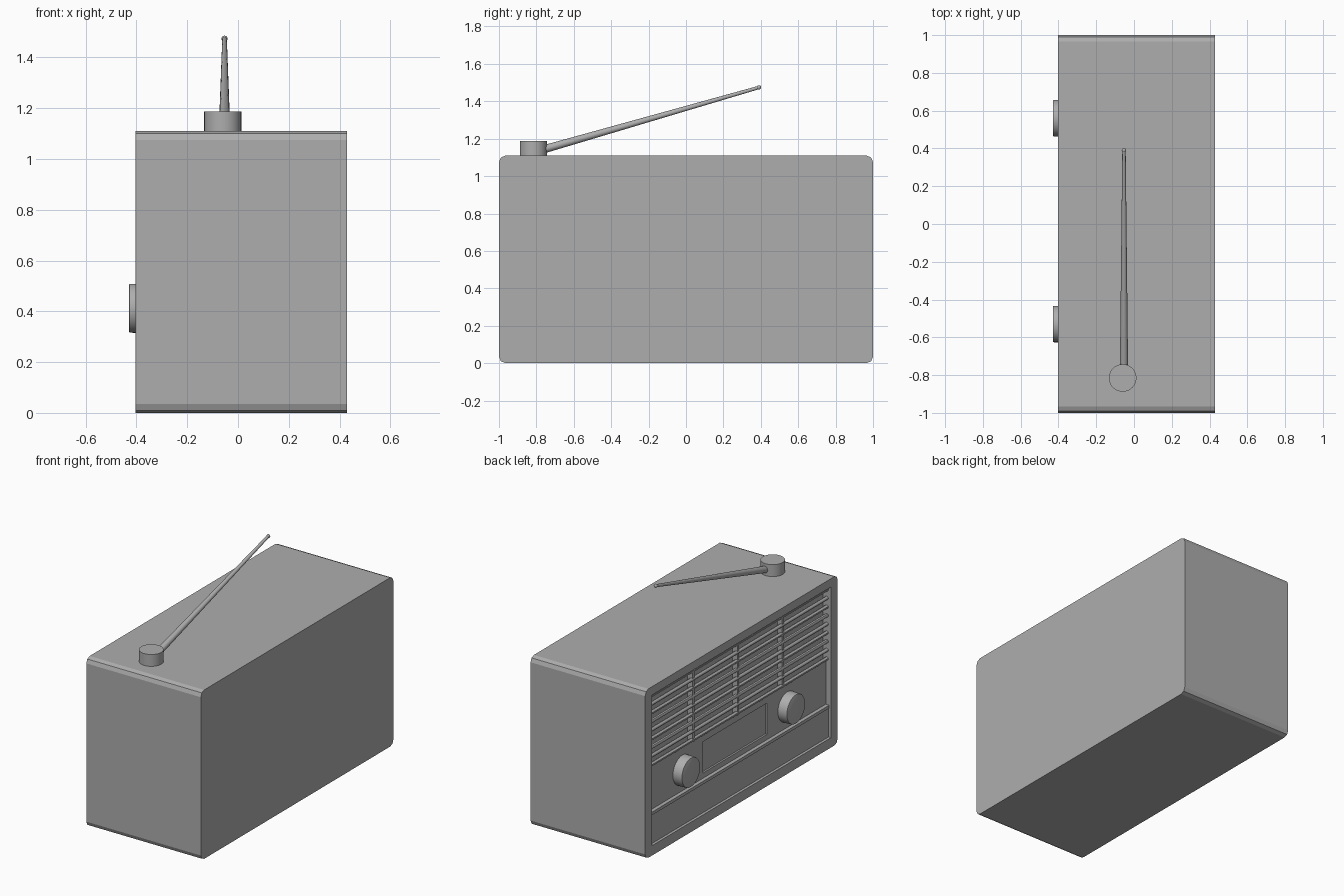
import bpy, bmesh
from math import pi
from mathutils import Vector

old = bpy.data.objects.get("Cube")
if old:
    bpy.data.objects.remove(old)

GREY = (0.42, 0.42, 0.42, 1)
grey = bpy.data.materials.new("plain_grey")
grey.use_nodes = True
grey.diffuse_color = GREY
grey.node_tree.nodes["Principled BSDF"].inputs["Base Color"].default_value = GREY


def finish(name, bm, smooth=False):
    mesh = bpy.data.meshes.new(name)
    bmesh.ops.recalc_face_normals(bm, faces=bm.faces)
    bm.to_mesh(mesh)
    bm.free()
    mesh.materials.append(grey)
    obj = bpy.data.objects.new(name, mesh)
    bpy.context.collection.objects.link(obj)
    if smooth:
        bpy.ops.object.select_all(action='DESELECT')
        obj.select_set(True)
        bpy.context.view_layer.objects.active = obj
        bpy.ops.object.shade_smooth_by_angle(angle=pi / 5)
    return obj


def box_mesh(low, high):
    bm = bmesh.new()
    bmesh.ops.create_cube(bm, size=1)
    low, high = Vector(low), Vector(high)
    for v in bm.verts:
        v.co = (low + high) / 2 + v.co * (high - low)
    return bm


def box(name, low, high):
    return finish(name, box_mesh(low, high))


def rod(name, start, end, r1, r2, sides=24, rim=0):
    """Tapered cylinder between two points, with an optional bevel on its far rim."""
    start, end = Vector(start), Vector(end)
    axis = end - start
    bm = bmesh.new()
    bmesh.ops.create_cone(bm, cap_ends=True, segments=sides, radius1=r1,
                          radius2=r2, depth=axis.length)
    if rim:
        edges = [e for e in bm.edges if all(v.co.z > 0 for v in e.verts)]
        bmesh.ops.bevel(bm, geom=edges, offset=rim, segments=2, affect='EDGES', profile=0.5)
    turn = axis.to_track_quat('Z', 'Y')
    for v in bm.verts:
        v.co = turn @ v.co + (start + end) / 2
    return finish(name, bm, True)


FACE, BACK = -0.403, -0.345        # rim of the cabinet and floor of its recess
HALF, LOW, HIGH = 0.93, 0.065, 1.055   # recess opening
TOP = 1.11

# Cabinet: recessed dial side, rounded long corners
bm = box_mesh((FACE, -1, 0), (0.43, 1, TOP))
dial = min(bm.faces, key=lambda f: f.calc_center_median().x)
bmesh.ops.inset_region(bm, faces=[dial], thickness=0.065, use_even_offset=True)
corners = [e for e in bm.edges
           if abs(e.verts[0].co.x - e.verts[1].co.x) > 0.5]
for v in dial.verts:
    v.co.y = HALF if v.co.y > 0 else -HALF
    v.co.z = HIGH if v.co.z > 0.5 else LOW
floor = bmesh.ops.extrude_discrete_faces(bm, faces=[dial])["faces"][0]
for v in floor.verts:
    v.co.x = BACK
bmesh.ops.bevel(bm, geom=corners, offset=0.035, segments=2, affect='EDGES', profile=0.5)
finish("cabinet", bm)

# Control panel built around the dial window
PANEL, BOTTOM, GRILLE = -0.365, 0.265, 0.565
WIN_A, WIN_B, WIN_LOW, WIN_HIGH = -0.32, 0.345, 0.31, 0.515
box("panel_upper", (PANEL, -HALF, WIN_HIGH), (BACK, HALF, GRILLE))
box("panel_lower", (PANEL, -HALF, BOTTOM), (BACK, HALF, WIN_LOW))
box("panel_right", (PANEL, -HALF, WIN_LOW), (BACK, WIN_A, WIN_HIGH))
box("panel_left", (PANEL, WIN_B, WIN_LOW), (BACK, HALF, WIN_HIGH))
box("dial_window", (PANEL + 0.012, WIN_A, WIN_LOW), (BACK, WIN_B, WIN_HIGH))

# Base panel with a rail along its top
box("base_panel", (-0.385, -HALF, LOW), (BACK, HALF, BOTTOM))
box("base_rail", (-0.39, -HALF, BOTTOM - 0.01), (BACK, HALF, BOTTOM + 0.01))

# Speaker grille: round slats over upright bars
SLATS = 9
for i in range(SLATS):
    z = GRILLE + 0.012 + i * (HIGH - GRILLE - 0.035) / (SLATS - 1)
    rod("grille_slat", (-0.372, -HALF, z), (-0.372, HALF, z), 0.012, 0.012, 10)
for y in (-0.465, 0, 0.465):
    box("grille_bar", (-0.38, y - 0.01, GRILLE), (BACK, y + 0.01, HIGH))

# Tuning knobs
for name, y in (("left_knob", 0.56), ("right_knob", -0.53)):
    rod(name, (BACK, y, 0.412), (-0.43, y, 0.412), 0.098, 0.096, 32, 0.006)

# Antenna
tip = Vector((-0.053, 0.39, 1.474))
rod("antenna_base", (-0.06, -0.815, TOP - 0.005), (-0.06, -0.815, 1.188), 0.073, 0.073, 32)
rod("antenna_rod", (-0.053, -0.8, 1.132), tip, 0.022, 0.009, 16)
bm = bmesh.new()
bmesh.ops.create_uvsphere(bm, u_segments=12, v_segments=8, radius=0.012)
bmesh.ops.translate(bm, vec=tip, verts=bm.verts)
finish("antenna_tip", bm, True)
